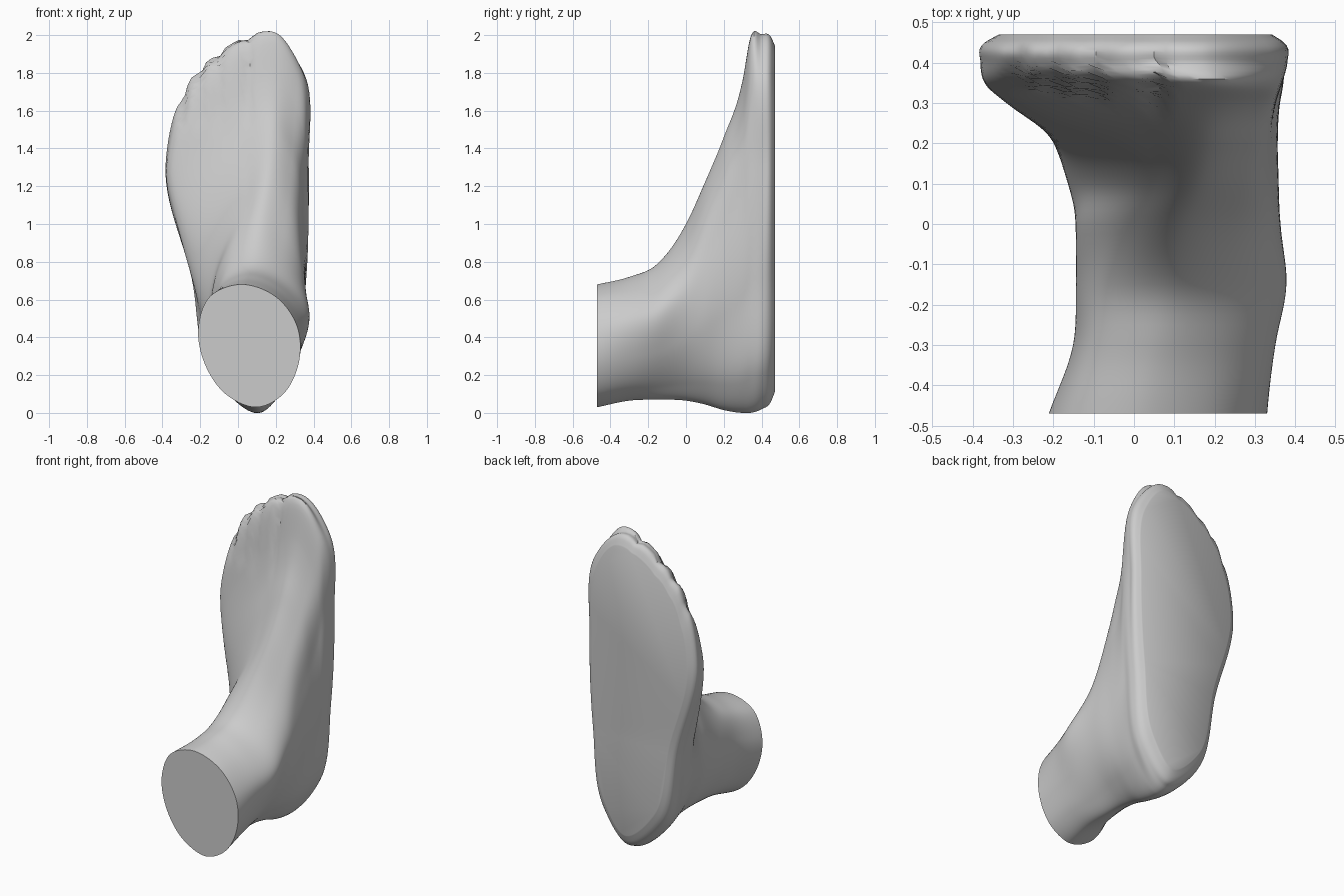
import bpy, bmesh, math
from mathutils import Vector

if "Cube" in bpy.data.objects:
    bpy.data.objects.remove(bpy.data.objects["Cube"])

# Sections from the ankle cut to the sole:
# y, z low, z high, x at low, x at high, right x at FRACTIONS, left x at FRACTIONS
FRACTIONS = (0.1, 0.35, 0.65, 0.9)
SECTIONS = [
    (-.47, .03, .68, .10, .01, .235, .32, .315, .20, -.06, -.175, -.21, -.15),
    (-.30, .065, .72, .10, .05, .22, .32, .345, .22, -.03, -.12, -.15, -.10),
    (-.15, .07, .79, .10, .08, .20, .325, .375, .24, -.02, -.12, -.14, -.07),
    (.00, .065, 1.0, .10, .12, .21, .335, .355, .24, -.03, -.13, -.13, -.01),
    (.10, .045, 1.22, .10, .16, .23, .345, .345, .27, -.04, -.16, -.11, .04),
    (.20, .015, 1.46, .11, .18, .25, .345, .345, .29, -.07, -.19, -.16, .03),
    (.30, .00, 1.76, .11, .19, .27, .35, .355, .31, -.11, -.22, -.31, -.05),
    (.34, .00, 1.98, .11, .20, .28, .355, .365, .325, -.13, -.235, -.36, -.12),
    (.40, .02, 2.0, .11, .17, .29, .36, .37, .345, -.14, -.245, -.38, -.215),
    (.45, .06, 1.985, .11, .17, .27, .34, .365, .335, -.12, -.235, -.37, -.21),
    (.47, .11, 1.94, .11, .17, .25, .31, .335, .31, -.10, -.205, -.335, -.185),
]
PER_SEGMENT = 12
RINGS_PER_SPAN = 6


def hermite(p, t, i, u):
    """Smooth curve through points p at knots t, on span i (0 < i < len - 2)."""
    def tangent(k):
        a, b = t[k] - t[k - 1], t[k + 1] - t[k]
        return ((p[k] - p[k - 1]) / a * b + (p[k + 1] - p[k]) / b * a) / (a + b)
    h = t[i + 1] - t[i]
    u2, u3 = u * u, u * u * u
    return (p[i] * (2 * u3 - 3 * u2 + 1) + p[i + 1] * (3 * u2 - 2 * u3)
            + tangent(i) * h * (u3 - 2 * u2 + u) + tangent(i + 1) * h * (u3 - u2))


def outline(s):
    """Closed smooth outline of one section."""
    y, lo, hi, xb, xt = s[:5]
    zs = [lo + (hi - lo) * f for f in FRACTIONS]
    pts = [Vector((xb, y, lo))]
    pts += [Vector((x, y, z)) for x, z in zip(s[5:9], zs)]
    pts.append(Vector((xt, y, hi)))
    pts += [Vector((x, y, z)) for x, z in reversed(list(zip(s[9:13], zs)))]
    n = len(pts)
    ring = []
    for i in range(n):
        p = [pts[(i + k) % n] for k in (-1, 0, 1, 2)]
        t = [0.0]
        for a, b in zip(p, p[1:]):
            t.append(t[-1] + (b - a).length ** 0.8)
        ring += [hermite(p, t, 1, j / PER_SEGMENT) for j in range(PER_SEGMENT)]
    return ring


def shape_toes(v):
    """Press shallow grooves between the toes."""
    strength = min(max((v.z - 1.48) / 0.12, 0), 1) * min(max((v.y - .24) / .08, 0), 1)
    strength *= min(max((.47 - v.y) / .04, 0), 1) * .7 + .3
    for gx in (-.295, -.205, -.11, .05):
        g = strength * math.exp(-((v.x - gx) / .022) ** 2)
        v.z -= .022 * g
        v.x += .010 * g
        if v.y < .43:
            v.y += .010 * g * min(1, (.43 - v.y) / .05)
    return v


# Loft the sections along y
rings = [outline(s) for s in SECTIONS]
ys = [s[0] for s in SECTIONS]
first = [2 * a - b for a, b in zip(rings[0], rings[1])]
last = [2 * a - b for a, b in zip(rings[-1], rings[-2])]
rings = [first] + rings + [last]
ys = [2 * ys[0] - ys[1]] + ys + [2 * ys[-1] - ys[-2]]
columns = list(zip(*rings))

bm = bmesh.new()
loops = []
for i in range(1, len(rings) - 2):
    steps = RINGS_PER_SPAN + (1 if i == len(rings) - 3 else 0)
    for j in range(steps):
        loops.append([bm.verts.new(shape_toes(hermite(c, ys, i, j / RINGS_PER_SPAN)))
                      for c in columns])
for a, b in zip(loops, loops[1:]):
    for k in range(len(a)):
        m = (k + 1) % len(a)
        bm.faces.new((a[k], a[m], b[m], b[k]))

# Flat ankle cut and flat sole
bm.faces.new(loops[0])
bm.faces.new(loops[-1])
bmesh.ops.recalc_face_normals(bm, faces=bm.faces)

mesh = bpy.data.meshes.new("foot")
bm.to_mesh(mesh)
bm.free()
foot = bpy.data.objects.new("foot", mesh)
bpy.context.collection.objects.link(foot)
bpy.context.view_layer.objects.active = foot
foot.select_set(True)
bpy.ops.object.shade_smooth_by_angle(angle=math.radians(40))
